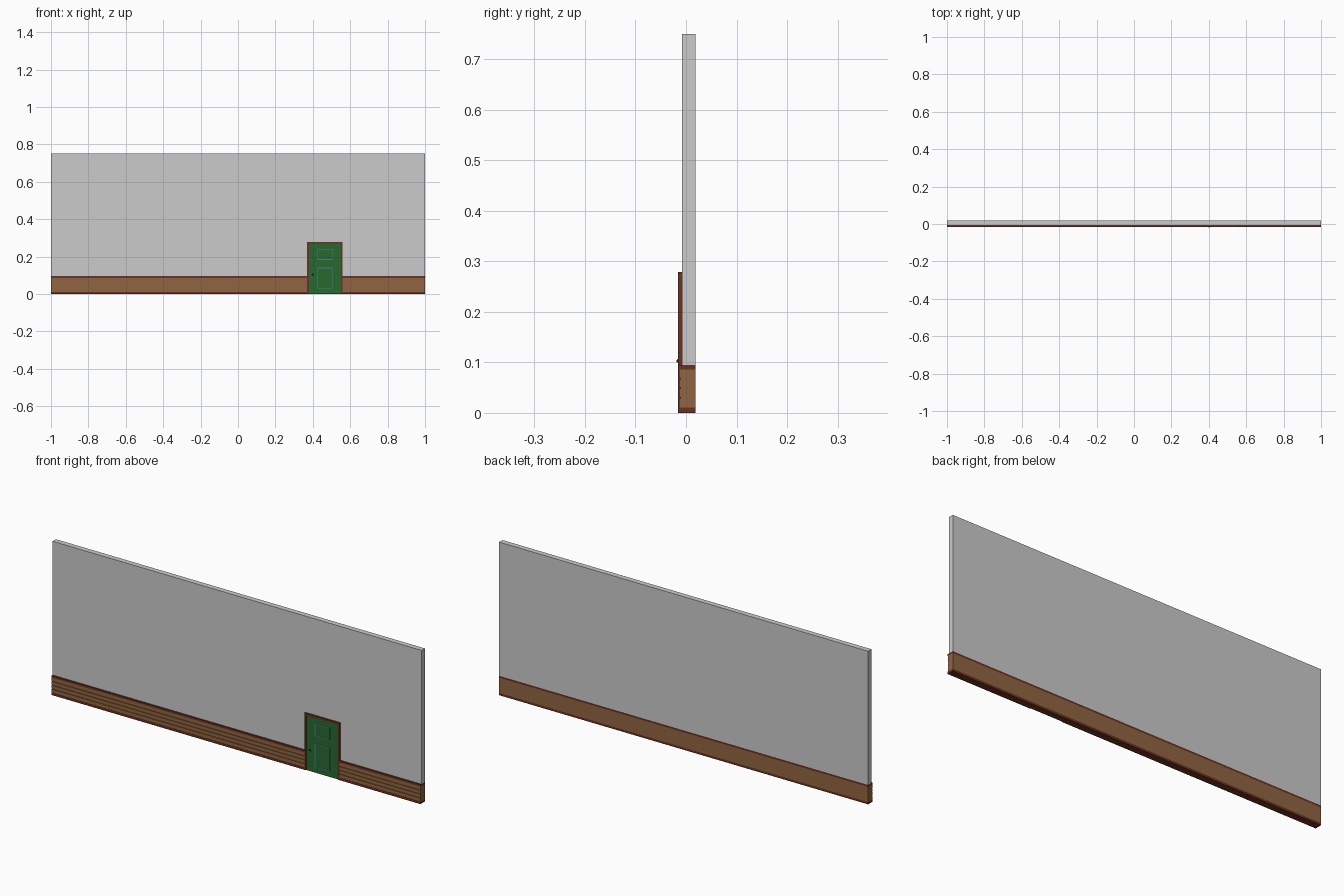
import bpy, bmesh
from mathutils import Matrix

if "Cube" in bpy.data.objects:
    bpy.data.objects.remove(bpy.data.objects["Cube"])


def material(name, rgb):
    m = bpy.data.materials.new(name)
    m.diffuse_color = (*rgb, 1)
    m.use_nodes = True
    m.node_tree.nodes["Principled BSDF"].inputs["Base Color"].default_value = m.diffuse_color
    return m


WOOD = material("wood", (0.28, 0.13, 0.052))
TRIM = material("dark_trim", (0.14, 0.032, 0.015))
GREEN = material("green_paint", (0.02, 0.14, 0.03))
BLUE = material("blue_moulding", (0.09, 0.2, 0.28))
BLACK = material("dark_metal", (0.02, 0.02, 0.02))


def finish(name, bm, mat):
    bmesh.ops.recalc_face_normals(bm, faces=bm.faces[:])
    me = bpy.data.meshes.new(name)
    bm.to_mesh(me)
    bm.free()
    ob = bpy.data.objects.new(name, me)
    bpy.context.collection.objects.link(ob)
    if mat:
        me.materials.append(mat)
    return ob


def boxes(name, mat, *bounds):
    """One object from boxes given as (x0, x1, y0, y1, z0, z1)."""
    bm = bmesh.new()
    for x0, x1, y0, y1, z0, z1 in bounds:
        mtx = Matrix.Translation(((x0 + x1) / 2, (y0 + y1) / 2, (z0 + z1) / 2))
        mtx = mtx @ Matrix.Diagonal((x1 - x0, y1 - y0, z1 - z0, 1))
        bmesh.ops.create_cube(bm, size=1, matrix=mtx)
    return finish(name, bm, mat)


def extrude_x(name, mat, profile, x0, x1):
    """Prism along x from a (y, z) profile."""
    bm = bmesh.new()
    face = bm.faces.new([bm.verts.new((x0, y, z)) for y, z in profile])
    out = bmesh.ops.extrude_face_region(bm, geom=[face])["geom"]
    verts = [v for v in out if isinstance(v, bmesh.types.BMVert)]
    bmesh.ops.translate(bm, verts=verts, vec=(x1 - x0, 0, 0))
    return finish(name, bm, mat)


BACK, WALL, FRONT = 0.0185, -0.0075, -0.0155
BASE, RAIL, TOP = 0.011, 0.086, 0.095
D0, D1, DH = 0.37, 0.56, 0.279     # outside of the door frame
W = 0.01                           # frame width

# Wall and its coloured lower core
boxes("wall", None, (-1, 1, WALL, BACK, TOP, 0.75))
boxes("lower_wall", WOOD, (-1, 1, WALL, BACK, BASE, RAIL))
boxes("lower_wall_bands", TRIM, (-1, 1, WALL, BACK, 0, BASE),
      (-1, 1, WALL, BACK, RAIL, TOP))

# Panelling either side of the door: grooved planks, baseboard, top rail
planks, groove = 4, 0.003
pitch = (RAIL - BASE) / planks
for side, x0, x1 in (("left", -1, D0), ("right", D1, 1)):
    prof = [(WALL, RAIL), (WALL, BASE)]
    for i in range(planks):
        z0, z1 = BASE + i * pitch, BASE + (i + 1) * pitch
        prof += [(-0.0142, z0 + (groove / 2 if i else 0)),
                 (-0.0142, z1 - (groove / 2 if i < planks - 1 else 0))]
        if i < planks - 1:
            prof += [(-0.0105, z1 - groove / 2), (-0.0105, z1 + groove / 2)]
    extrude_x(side + "_planks", WOOD, prof, x0, x1)
    boxes(side + "_baseboard", TRIM, (x0, x1, FRONT, WALL, 0, BASE))
    boxes(side + "_top_rail", TRIM, (x0, x1, FRONT, WALL, RAIL, TOP))

# Door frame and leaf
boxes("door_frame", TRIM, (D0, D0 + W, FRONT, WALL, 0, DH - W),
      (D1 - W, D1, FRONT, WALL, 0, DH - W), (D0, D1, FRONT, WALL, DH - W, DH))
boxes("door", GREEN, (D0 + W, D1 - W, -0.0125, WALL, 0, DH - W))

# Panel mouldings
t, px0, px1 = 0.004, 0.425, 0.506
for name, z0, z1 in (("lower", 0.028, 0.141), ("upper", 0.182, 0.241)):
    y0, y1 = -0.0138, -0.012
    boxes(name + "_panel_moulding", BLUE,
          (px0, px0 + t, y0, y1, z0, z1), (px1 - t, px1, y0, y1, z0, z1),
          (px0 + t, px1 - t, y0, y1, z0, z0 + t),
          (px0 + t, px1 - t, y0, y1, z1 - t, z1))

# Door knob
bm = bmesh.new()
bmesh.ops.create_uvsphere(bm, u_segments=16, v_segments=10, radius=0.004,
                          matrix=Matrix.Translation((0.4, -0.0148, 0.103)))
for f in bm.faces:
    f.smooth = True
finish("door_knob", bm, BLACK)
